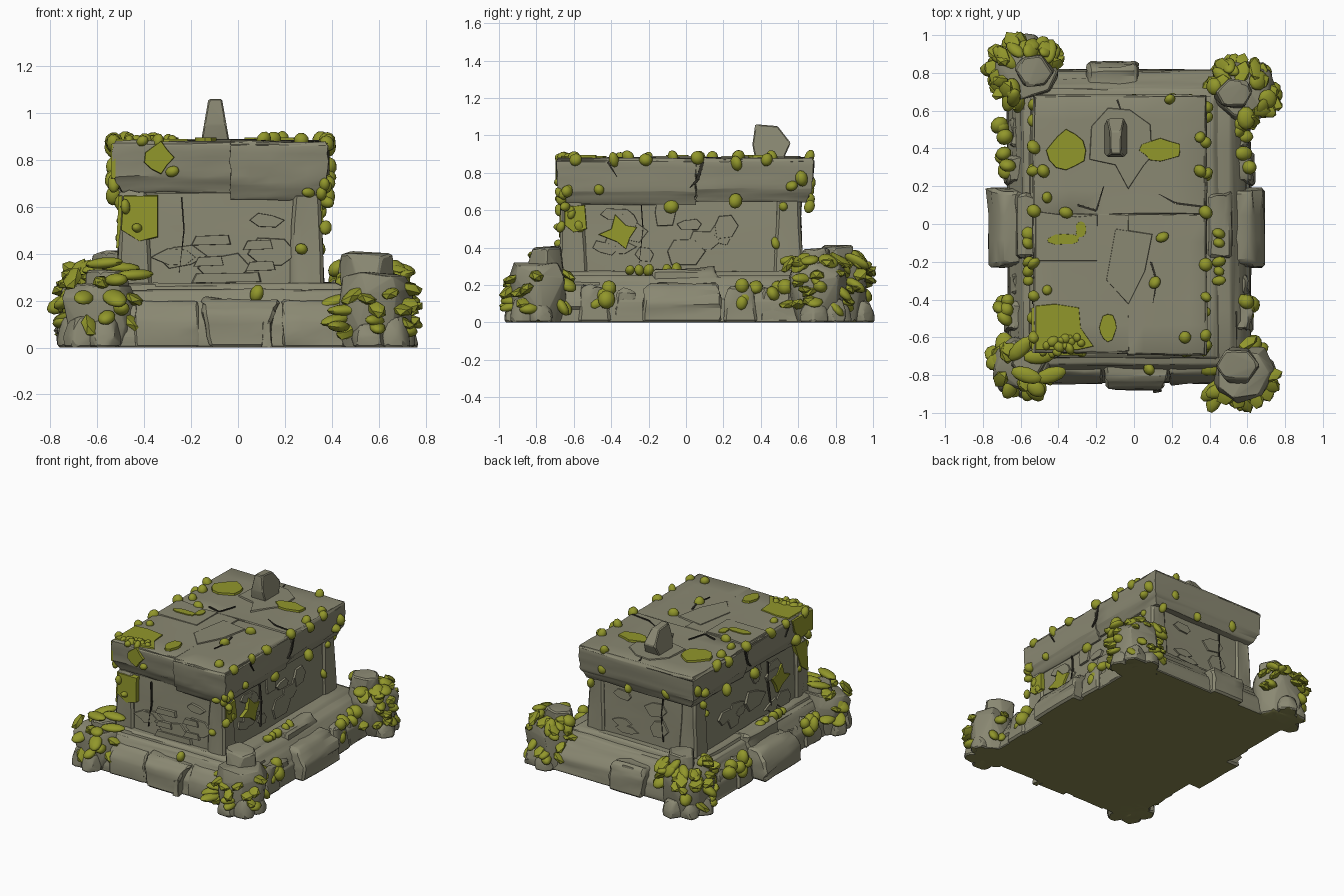
import bpy, bmesh, math, random
from mathutils import Vector, Matrix, Euler

if "Cube" in bpy.data.objects:
    bpy.data.objects.remove(bpy.data.objects["Cube"])
R = random.Random(7)
U = R.uniform

def mat(name, c):
    m = bpy.data.materials.new(name)
    m.diffuse_color = (*c, 1)
    m.use_nodes = True
    m.node_tree.nodes["Principled BSDF"].inputs["Base Color"].default_value = m.diffuse_color
    return m
STONE = mat("grey stone", (0.255, 0.248, 0.170))
MOSS = mat("yellow green moss", (0.285, 0.308, 0.024))
DARK = mat("dark crack", (0.03, 0.028, 0.02))
SOIL = mat("olive underside", (0.245, 0.238, 0.08))

def finish(bm, name, m, angle=32):
    bmesh.ops.recalc_face_normals(bm, faces=bm.faces)
    bm.normal_update()
    for f in bm.faces:
        f.smooth = True
        if f.normal.z < -0.9 and f.calc_center_median().z < 0.03:
            f.material_index = 1
    me = bpy.data.meshes.new(name)
    bm.to_mesh(me)
    bm.free()
    me.materials.append(m)
    me.materials.append(SOIL)
    me.set_sharp_from_angle(angle=math.radians(angle))
    ob = bpy.data.objects.new(name, me)
    bpy.context.collection.objects.link(ob)
    return ob

def stack(name, levels, bevel=0.014, jit=0.005, cuts=3):
    """Weathered block from rectangular levels (z, x0, x1, y0, y1)."""
    bm = bmesh.new()
    rings = [[bm.verts.new((x, y, z)) for x, y in ((a, c), (b, c), (b, d), (a, d))]
             for z, a, b, c, d in levels]
    for lo, hi in zip(rings, rings[1:]):
        for i in range(4):
            bm.faces.new((lo[i], lo[(i + 1) % 4], hi[(i + 1) % 4], hi[i]))
    bm.faces.new(rings[0][::-1])
    bm.faces.new(rings[-1])
    bmesh.ops.subdivide_edges(bm, edges=bm.edges[:], cuts=cuts, use_grid_fill=True)
    bm.normal_update()
    sharp = [e for e in bm.edges if e.calc_face_angle(0) > 0.4]
    for v in bm.verts:
        v.co.x += U(-jit, jit)
        v.co.y += U(-jit, jit)
        if v.co.z > 0.02:
            v.co.z += U(-jit, jit)
    bmesh.ops.bevel(bm, geom=sharp, offset=bevel, segments=1, affect='EDGES', clamp_overlap=True)
    return finish(bm, name, STONE)

def box(name, x0, x1, y0, y1, z0, z1, ins=0.01, **k):
    return stack(name, [(z0, x0, x1, y0, y1), (z1, x0 + ins, x1 - ins, y0 + ins, y1 - ins)], **{"cuts": 2, **k})

def rock(name, levels, n=8):
    """Faceted boulder: hull of jittered rings (z, cx, cy, rx, ry)."""
    bm = bmesh.new()
    for z, cx, cy, rx, ry in levels:
        for i in range(n):
            a = math.tau * (i + U(-.25, .25)) / n
            k = U(.88, 1.06)
            bm.verts.new((cx + rx * k * math.cos(a), cy + ry * k * math.sin(a), z + (U(-.015, .015) if z > .05 else 0)))
    r = bmesh.ops.convex_hull(bm, input=bm.verts[:])
    bmesh.ops.delete(bm, geom=[v for v in set(r["geom_interior"]) if isinstance(v, bmesh.types.BMVert)], context='VERTS')
    bmesh.ops.bevel(bm, geom=bm.edges[:], offset=0.008, segments=1, affect='EDGES', clamp_overlap=True)
    return finish(bm, name, STONE, 25)

def blob(bm, loc, size, rot=(0, 0, 0), sub=2):
    m = Matrix.Translation(loc) @ Euler(rot).to_matrix().to_4x4() @ Matrix.Diagonal((*size, 1))
    bmesh.ops.create_icosphere(bm, subdivisions=sub, radius=1, matrix=m)

# surfaces that carry plates: position from two coordinates and an offset
SURF = {"top": lambda u, v, o: (u, v, .88 + o),
        "lid_front": lambda u, v, o: (u, -.69 - o, v), "lid_back": lambda u, v, o: (u, .68 + o, v),
        "lid_left": lambda u, v, o: (-.535 - o, u, v), "lid_right": lambda u, v, o: (.385 + o, u, v),
        "front": lambda u, v, o: (u, -.67 + .04 * (v - .25) - o, v), "back": lambda u, v, o: (u, .62 - .04 * (v - .25) + o, v),
        "left": lambda u, v, o: (-.51 + .05 * (v - .25) - o, u, v), "right": lambda u, v, o: (.36 - .05 * (v - .25) + o, u, v)}

def plate(bm, surf, pts, t=0.007):
    f = SURF[surf]
    cu, cv = (sum(p[i] for p in pts) / len(pts) for i in (0, 1))
    lo = [bm.verts.new(f(u, v, -.012)) for u, v in pts]
    hi = [bm.verts.new(f(cu + (u - cu) * .96, cv + (v - cv) * .96, t)) for u, v in pts]
    for i in range(len(pts)):
        j = (i + 1) % len(pts)
        bm.faces.new((lo[i], lo[j], hi[j], hi[i]))
    bm.faces.new(hi)

def patch(bm, surf, u, v, ru, rv, n=9, rough=.25, t=0.007):
    plate(bm, surf, [(u + ru * k * math.cos(a), v + rv * k * math.sin(a)) for a, k in
                     ((math.tau * i / n, U(1 - rough, 1 + rough)) for i in range(n))], t)

def crack(bm, surf, pts, w=0.006):
    for i in range(len(pts) - 1):
        (a, b), (c, d) = pts[i], pts[i + 1]
        l = math.hypot(c - a, d - b)
        nx, ny = -(d - b) / l * w, (c - a) / l * w
        k = .3 if i == len(pts) - 2 else 1
        plate(bm, surf, [(a - nx, b - ny), (c - nx * k, d - ny * k), (c + nx * k, d + ny * k), (a + nx, b + ny)], .005)

# stepped plinth
stack("plinth", [(0, -.67, .62, -.84, .82), (.11, -.66, .61, -.83, .81), (.19, -.61, .56, -.77, .75),
                 (.25, -.58, .51, -.74, .71)], .012, cuts=4)
stack("plinth_ledge", [(.2, -.57, .5, -.73, .69), (.275, -.54, .42, -.70, .66)], .012, cuts=4)

# plinth facing blocks, long sides then ends
for i, (y0, y1, o) in enumerate([(-.58, -.4, .02), (-.39, -.24, .0), (.2, .38, .025), (.39, .58, .005)]):
    for s, name in ((1, "right"), (-1, "left")):
        x = .6 if s > 0 else -.65
        xs = sorted((x - s * .1, x + s * (.015 + o)))
        box(f"plinth_{name}_block_{i}", *xs, y0, y1, 0, .17 + o, .022)
for s, name, xi, xo in ((1, "right", .44, .69), (-1, "left", -.54, -.77)):
    xs = sorted((xi, xo))
    xt = sorted((xi, xo - s * .07))
    stack(f"plinth_{name}_middle", [(0, *xs, -.23, .19), (.11, *xs, -.23, .19), (.21, *xt, -.2, .17)], cuts=2)
    box(f"plinth_{name}_cap", *sorted((xi - s * .06, xi + s * .09)), -.19, .17, .15, .285, .015)
stack("front_middle_block", [(0, -.12, .11, -.88, -.7), (.15, -.155, .16, -.875, -.7), (.205, -.15, .18, -.82, -.7)], cuts=2)
box("front_peg", .1, .145, -.89, -.8, 0, .11)
for name, x0, x1 in (("front_right_slab", .19, .45), ("front_left_slab", -.44, -.17)):
    stack(name, [(0, x0, x1, -.848, -.7), (.115, x0, x1, -.842, -.7), (.2, x0, x1, -.785, -.7)], .008, .004, 2)
stack("back_middle_block", [(0, -.24, .02, .7, .86), (.14, -.25, .02, .7, .855), (.2, -.24, .01, .7, .82)], cuts=2)

# tomb body with corner posts
stack("body", [(.22, -.5, .35, -.66, .61), (.67, -.48, .33, -.64, .595)], .012, .004, 5)
for x0, x1 in ((-.515, -.37), (.22, .365)):
    for y0, y1 in ((-.68, -.53), (.47, .625)):
        box("corner_post", x0, x1, y0, y1, .24, .66, .015, jit=.004)

# raised stone chips on the body and lid
bm = bmesh.new()
for s, (a, b) in {"front": (-.3, .15), "back": (-.3, .15), "left": (-.45, .4), "right": (-.45, .4)}.items():
    for i in range(5 if b < .3 else 12):
        patch(bm, s, U(a, b), U(.3, .6), U(.05, .11), U(.03, .07), 6, .3, U(-.004, .004))
for z, x0, x1 in ((.46, -.2, -.03), (.44, .02, .15), (.37, -.19, -.06), (.35, .03, .16), (.3, -.2, .1)):
    plate(bm, "front", [(x0, z - .025), (x1, z - .02), (x1 - .01, z + .02), (x0 + .02, z + .015)], .009)
plate(bm, "top", [(-.24, .34), (-.1, .31), (-.03, .18), (.05, .3), (.1, .36), (.09, .53), (-.02, .61), (-.14, .62), (-.23, .52)], .009)
plate(bm, "top", [(-.525, -.2), (-.19, -.2), (-.19, .05), (-.3, .04), (-.525, .07)], .009)
plate(bm, "top", [(-.15, -.3), (-.03, -.43), (.06, -.25), (.1, -.05), (-.1, -.02)], .006)
finish(bm, "stone_chips", STONE, 20)

# cracked lid: back slab and two front slabs
def lid(name, x0, x1, y0, y1, zb, l, r, f, b, zt=.88):
    d, e = .04, .012
    stack(name, [(zb, x0 + d * l, x1 - d * r, y0 + d * f, y1 - d * b), (zb + .07, x0 + .006 * l, x1 - .006 * r, y0 + .012 * f, y1 - .012 * b),
                 (zt - .02, x0, x1, y0, y1), (zt, x0 + e * l, x1 - e * r, y0 + e * f, y1 - e * b)], .01, .004, 4)
lid("lid_back", -.535, .385, .055, .685, .645, 1, 1, 0, 1)
lid("lid_front_left", -.535, -.03, -.685, .05, .66, 1, 0, 1, 0, .882)
lid("lid_front_right", -.033, .385, -.695, .05, .63, 0, 1, 1, 0, .878)

# upright stump on the lid
bm = bmesh.new()
for y, z in ((.37, .87), (.355, .95), (.37, 1.06), (.49, 1.05), (.56, .96), (.52, .87)):
    w = .062 - .033 * (z - .87) / .19
    for s in (-1, 1):
        bm.verts.new((-.097 + s * w, y, z))
bmesh.ops.convex_hull(bm, input=bm.verts[:])
bmesh.ops.bevel(bm, geom=bm.edges[:], offset=.006, segments=1, affect='EDGES')
finish(bm, "lid_stump", STONE, 20)

# broken corner pillars: x, y, radius, shoulder height, cap, moss count
CORNERS = {"front_left": (-.585, -.74, .155, .27, (-.56, -.73, .1, .33), 20),
           "front_right": (.575, -.79, .16, .31, (.55, -.75, .11, .40), 16),
           "back_left": (-.57, .81, .17, .31, (-.53, .81, .1, .40), 44),
           "back_right": (.57, .70, .165, .31, (.53, .69, .1, .39), 38)}
moss = bmesh.new()
for name, (x, y, r, h, (kx, ky, kr, kz), count) in CORNERS.items():
    sx, sy = math.copysign(1, x), math.copysign(1, y)
    rock(name + "_pillar", [(0, x, y, r * .95, r * .9), (.1, x, y, r, r * .95), (h - .07, x + sx * .02, y, r * 1.08, r),
                            (h, x, y, r * .95, r * .85)], 7)
    rock(name + "_cap", [(h - .05, kx, ky, kr * 1.1, kr), (kz, kx, ky, kr, kr * .9)], 6)
    base = math.atan2(sy, sx)
    for i in range(3):
        a = base + (i - 1) * .9
        fx, fy = x + r * .72 * math.cos(a), y + r * .72 * math.sin(a)
        s = U(.07, .085)
        rock(f"{name}_footing_{i}", [(0, fx, fy, s, s), (.05, fx, fy, s, s), (U(.09, .13), fx, fy, s * .7, s * .7)], 6)
    # leafy moss clumps: flank of the pillar, then its shoulder
    for i in range(count):
        a = base + U(-2.2, 2.2)
        up = i % 3 == 0 and name != "front_right"
        q = r * (U(.6, .95) if up else U(.9, 1.05))
        z = h + U(-.01, .03) if up else U(.06, h)
        blob(moss, (x + q * math.cos(a), y + q * math.sin(a), z), (U(.045, .075), U(.032, .052), U(.02, .034)),
             (U(-.6, .6), U(-.2, 1.0), a + U(-.8, .8)), R.choice((1, 2)))
for x, y, z, a in ((-.57, -.8, .36, -.3), (-.44, -.8, .31, .3), (-.5, -.7, .34, .1), (-.6, -.66, .34, .8), (.42, -.88, .12, .7),
                   (.43, -.92, .09, 1.2), (.46, -.88, .16, .3), (.42, -.76, .2, .2), (-.68, .88, .3, 2.4), (.68, .62, .3, -.6)):
    blob(moss, (x, y, z), (.085, .042, .024), (.1, U(-.3, .1), a))
finish(moss, "corner_moss_leaves", MOSS, 40)

# moss cushions on the lid edges, body and plinth
moss = bmesh.new()
def cushion(x, y, z, s=.028):
    blob(moss, (x, y, z), (s * U(.7, 1.1), s * U(.7, 1.2), s * U(.7, 1.3)), (U(-.5, .5), U(-.5, .5), U(0, 3)))
for s, x in ((1, .38), (-1, -.53)):
    for y, z in ((-.48, .71), (.27, .65), (.27, .85), (.55, .73), (.62, .77), (-.2, .87), (-.6, .87), (-.64, .7), (.42, .87), (.05, .88), (-.38, .87)):
        cushion(x, y + U(-.02, .02), z, .036)
    cushion(x - s * .04, -.08, .62, .042)
    cushion(x - s * .03, .52, .62, .03)
for i in range(12):
    cushion(U(-.48, -.25), U(-.68, -.6), .88, U(.022, .036))
    cushion(.35 + U(-.02, .03), U(-.68, -.6), U(.5, .72), U(.02, .03))
for x, y in ((.35, .46), (.35, .28), (.15, -.07), (.11, -.31), (.08, -.77), (.19, .66), (-.48, .28), (-.46, .14), (-.36, .06), (.27, -.6), (-.46, -.35)):
    cushion(x, y, .885 if y > -.7 else .23, .034)
for x, z in ((-.28, .75), (.3, .66), (.27, .42), (-.43, .51), (-.48, .6)):
    cushion(x, -.68, z, .026)
for x, z in ((-.3, .7), (.2, .75), (0, .66), (.3, .62)):
    cushion(x, .66, z, .032)
for s, x in ((1, .6), (-1, -.66)):
    for y, n in ((-.45, 5), (.33, 4), (.5, 3)):
        for i in range(n):
            cushion(x + U(-.06, .02), y + U(-.05, .05), U(.1, .21), .045)
    for y in (-.3, -.25, -.2, -.1, -.05):
        cushion((.45 if s > 0 else -.56), y, .28, .034)
    for y in (-.57, .48):
        cushion(.345 if s > 0 else -.495, y, U(.35, .55), .03)
finish(moss, "moss_cushions", MOSS, 60)

# flat moss stains
bm = bmesh.new()
plate(bm, "top", [(-.525, -.67), (-.3, -.67), (-.21, -.65), (-.28, -.55), (-.29, -.44), (-.42, -.42), (-.525, -.43)], .009)
for u, v, a, b in ((-.36, .39, .1, .1), (.14, .39, .11, .06), (-.14, -.55, .05, .07), (-.37, -.08, .09, .03), (-.28, -.03, .03, .04)):
    patch(bm, "top", u, v, a, b, 12, .15, .016)
patch(bm, "lid_front", -.34, .81, .06, .06)
plate(bm, "lid_left", [(-.68, .72), (-.68, .87), (-.44, .87), (-.47, .78), (-.53, .71)])
plate(bm, "front", [(-.49, .65), (-.5, .5), (-.42, .45), (-.34, .47), (-.34, .65)], .018)
plate(bm, "left", [(-.66, .65), (-.66, .42), (-.58, .48), (-.52, .65)], .018)
plate(bm, "right", [(-.65, .62), (-.65, .52), (-.6, .48), (-.53, .5), (-.54, .63)], .018)
for s in ("left", "right"):
    plate(bm, s, [(-.47, .47), (-.4, .5), (-.38, .58), (-.32, .52), (-.26, .51), (-.3, .45), (-.32, .39), (-.37, .43)], .012)
finish(bm, "moss_stains", MOSS, 25)

# dark cracks
bm = bmesh.new()
for p in ([(.38, .09), (.22, .11), (.13, .16)], [(-.3, .1), (-.2, .07), (-.16, .2)], [(-.09, .66), (-.05, .55)], [(.09, -.2), (.12, -.3), (.1, -.42)]):
    crack(bm, "top", p, .006)
for s in ("lid_left", "lid_right"):
    crack(bm, s, [(.09, .86), (.06, .76), (.02, .72)], .009)
    crack(bm, s, [(-.42, .86), (-.37, .78)], .006)
for s in ("left", "right", "front", "back"):
    crack(bm, s, [(-.24, .64), (-.23, .5), (-.25, .32)], .003)
finish(bm, "cracks", DARK, 20)
